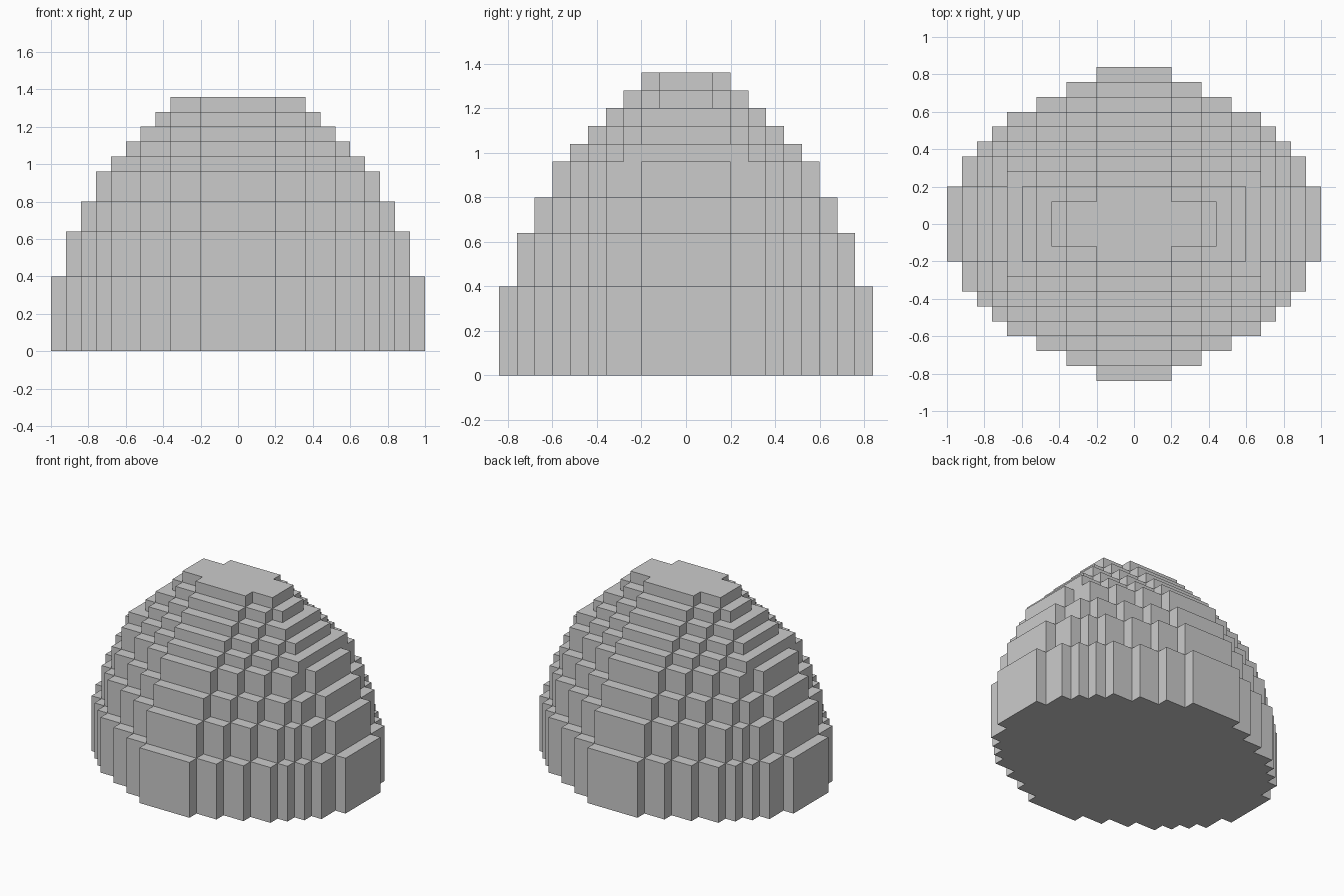
import bpy, bmesh
from mathutils import Vector

if "Cube" in bpy.data.objects:
    bpy.data.objects.remove(bpy.data.objects["Cube"])

S = 0.08  # block size

# Each tier: half-width in blocks for rows |y| = 0, 1, 2 ...
base = [12, 12, 12, 11, 11, 10, 9, 8, 6, 4, 2]
layer_counts = [5, 3, 2, 2, 1, 1, 1, 1, 1]


def shrink(rows):
    """Step the outline in by one block on every side."""
    return [min(rows[j + 1], rows[j] - 1) for j in range(len(rows) - 1)]


# Fill the stepped dome with blocks
cells = set()
rows, z = base, 0
for t, count in enumerate(layer_counts):
    if t:
        rows = shrink(rows)
    if t == 4:
        rows[3] = 8  # squarer ledge on this tier
    for k in range(z, z + count):
        for j in range(1 - len(rows), len(rows)):
            w = rows[abs(j)]
            cells.update((i, j, k) for i in range(-w, w + 1))
    z += count

# Skin only the exposed block faces
bm = bmesh.new()
verts = {}


def corner(p):
    key = tuple(round(c * 2) for c in p)
    if key not in verts:
        verts[key] = bm.verts.new(p * S)
    return verts[key]


for c in sorted(cells):
    centre = Vector((c[0], c[1], c[2] + 0.5))
    for axis in range(3):
        for sign in (-1, 1):
            n = [0, 0, 0]
            n[axis] = sign
            if (c[0] + n[0], c[1] + n[1], c[2] + n[2]) in cells:
                continue
            n = Vector(n)
            u = Vector([float(a == (axis + 1) % 3) for a in range(3)])
            v = n.cross(u)
            bm.faces.new([corner(centre + (n + u * a + v * b) / 2)
                          for a, b in ((-1, -1), (1, -1), (1, 1), (-1, 1))])

mesh = bpy.data.meshes.new("stepped_dome")
bm.to_mesh(mesh)
bm.free()
dome = bpy.data.objects.new("stepped_dome", mesh)
bpy.context.collection.objects.link(dome)
